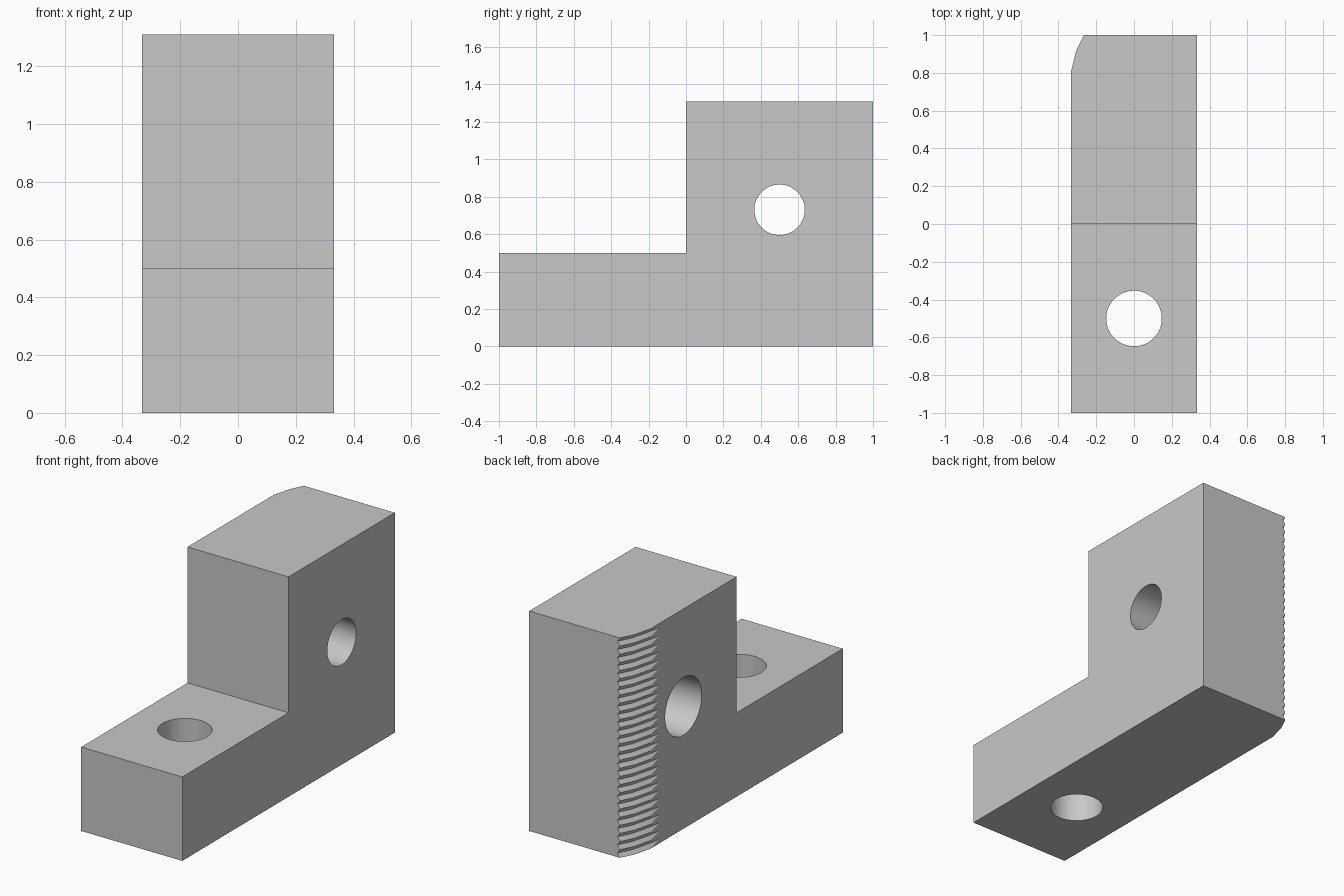
import bpy, bmesh, math

if "Cube" in bpy.data.objects:
    bpy.data.objects.remove(bpy.data.objects["Cube"])

W, H, STEP = 0.333, 1.31, 0.5      # half width, full height, step height
TEETH, DEPTH = 27, 0.016           # serrations on the rounded corner

grey = bpy.data.materials.new("plain grey")
grey.diffuse_color = (0.58, 0.58, 0.58, 1)
grey.use_nodes = True
grey.node_tree.nodes["Principled BSDF"].inputs["Base Color"].default_value = grey.diffuse_color


def loft(name, rings):
    """Closed solid through matching rings of points."""
    bm = bmesh.new()
    loops = [[bm.verts.new(p) for p in ring] for ring in rings]
    n = len(loops[0])
    for a, b in zip(loops, loops[1:]):
        for i in range(n):
            j = (i + 1) % n
            bm.faces.new((a[i], a[j], b[j], b[i]))
    bm.faces.new(loops[0][::-1])
    bm.faces.new(loops[-1])
    bmesh.ops.recalc_face_normals(bm, faces=bm.faces)
    mesh = bpy.data.meshes.new(name)
    bm.to_mesh(mesh)
    bm.free()
    mesh.materials.append(grey)
    obj = bpy.data.objects.new(name, mesh)
    bpy.context.collection.objects.link(obj)
    return obj


def circle(r, place, n=64):
    return [place(r * math.cos(2 * math.pi * i / n), r * math.sin(2 * math.pi * i / n))
            for i in range(n)]


# stepped block
side = [(-1, 0), (1, 0), (1, H), (0, H), (0, STEP), (-1, STEP)]
block = loft("stepped_block", [[(x, y, z) for y, z in side] for x in (-W, W)])

# vertical bolt hole
bolt = loft("bolt_hole_cutter",
            [circle(0.147, lambda u, v: (u, v - 0.5, z)) for z in (-0.1, 0.7)])

# tapered cross hole, wider on the left
taper = (0.172 - 0.135) / (2 * W)
cross = loft("cross_hole_cutter",
             [circle(0.135 + taper * (W - x), lambda u, v: (x, u + 0.5, v + 0.73))
              for x in (-W - 0.1, W + 0.1)])

# toothed back-left corner
curve = [(-0.354, 0.70), (-0.333, 0.81), (-0.305, 0.92), (-0.265, 1.0), (-0.215, 1.09),
         (-0.5, 1.09), (-0.5, 0.70)]
levels = [(-0.1, 0)]
levels += [(H * i / (2 * TEETH), DEPTH * (i % 2)) for i in range(2 * TEETH + 1)]
levels += [(H + 0.1, 0)]
teeth = loft("corner_teeth_cutter",
             [[(x + (d if x > -0.4 else 0), y, z) for x, y in curve] for z, d in levels])

# cut the holes and teeth out of the block
for cutter in (bolt, cross, teeth):
    mod = block.modifiers.new(cutter.name, 'BOOLEAN')
    mod.operation = 'DIFFERENCE'
    mod.solver = 'EXACT'
    mod.object = cutter
bpy.context.view_layer.objects.active = block
block.select_set(True)
for mod in list(block.modifiers):
    bpy.ops.object.modifier_apply(modifier=mod.name)
for cutter in (bolt, cross, teeth):
    bpy.data.objects.remove(cutter)

# smooth hole walls, crisp edges elsewhere
bpy.ops.object.shade_smooth_by_angle(angle=math.radians(12))
